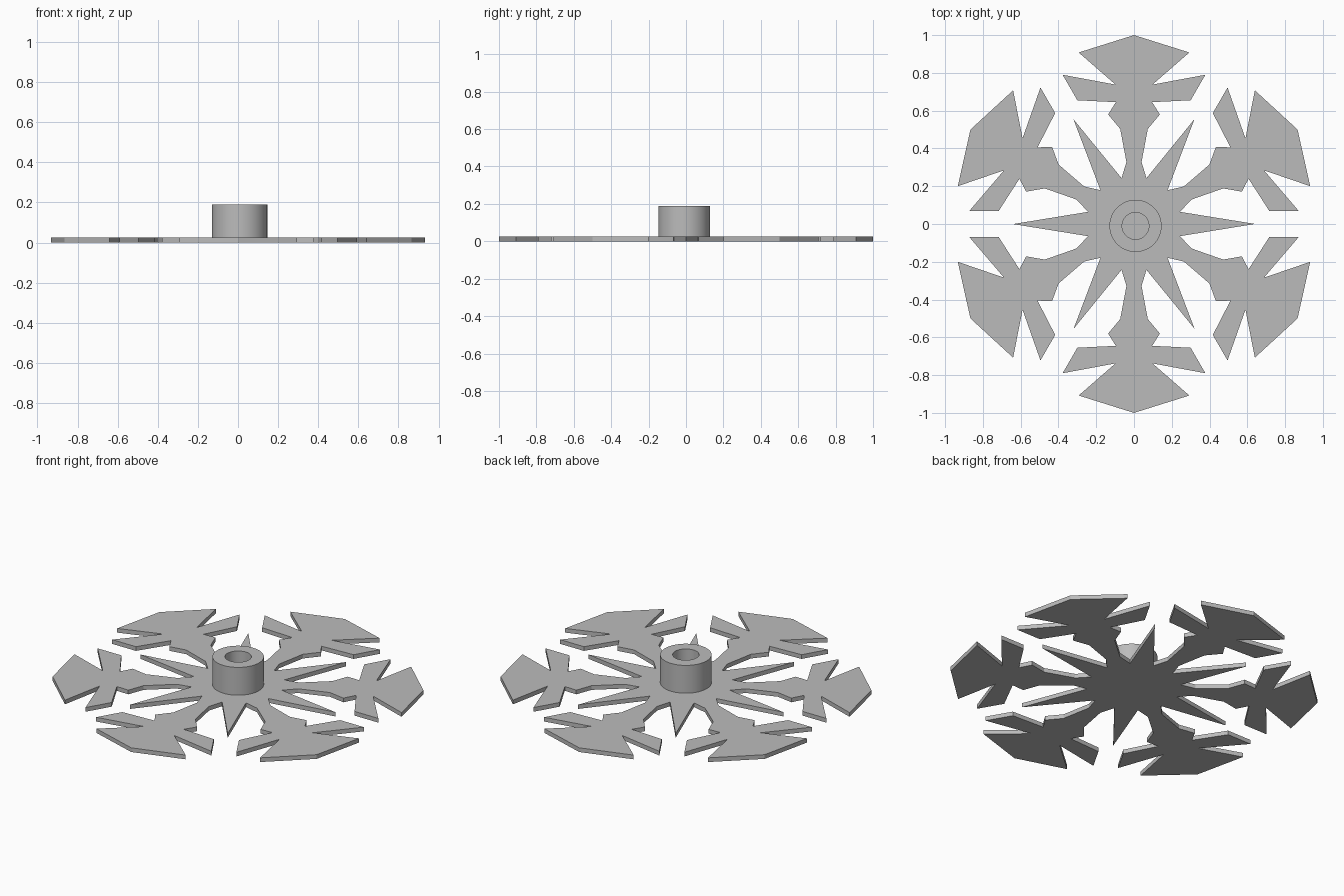
import bpy
import bmesh
from math import radians
from mathutils import Matrix, Vector

if "Cube" in bpy.data.objects:
    bpy.data.objects.remove(bpy.data.objects["Cube"], do_unlink=True)

PLATE_TOP = 0.025
HUB_TOP = 0.19

grey = bpy.data.materials.new("plain_grey")
grey.use_nodes = True
grey.diffuse_color = (0.5, 0.5, 0.5, 1)
grey.node_tree.nodes["Principled BSDF"].inputs["Base Color"].default_value = (0.5, 0.5, 0.5, 1)


def make_object(name, bm):
    bmesh.ops.recalc_face_normals(bm, faces=bm.faces)
    mesh = bpy.data.meshes.new(name)
    bm.to_mesh(mesh)
    bm.free()
    mesh.materials.append(grey)
    obj = bpy.data.objects.new(name, mesh)
    bpy.context.collection.objects.link(obj)
    return obj


# Snowflake plate: half an arm, mirrored, then repeated with a spike between arms
half_arm = [(0.066, 0.243), (0.04, 0.328), (0.073, 0.503), (0.137, 0.58),
            (0.096, 0.645), (0.30, 0.655), (0.378, 0.79), (0.098, 0.738),
            (0.293, 0.908)]
sector = [(-x, y) for x, y in half_arm] + [(0, 1)] + half_arm[::-1]
sector.append((0.32, 0.555))  # spike tip

bm = bmesh.new()
outline = []
for i in range(6):
    turn = Matrix.Rotation(radians(-60 * i), 3, "Z")
    outline += [bm.verts.new(turn @ Vector((x, y, 0))) for x, y in sector]
base = bm.faces.new(outline)
raised = bmesh.ops.extrude_face_region(bm, geom=[base], use_keep_orig=True)
bmesh.ops.translate(bm, vec=(0, 0, PLATE_TOP),
                    verts=[v for v in raised["geom"] if isinstance(v, bmesh.types.BMVert)])
make_object("snowflake_plate", bm)

# Hollow hub: a rectangular wall section spun around its axis
bm = bmesh.new()
section = [(0.138, PLATE_TOP), (0.138, HUB_TOP), (0.071, HUB_TOP), (0.071, PLATE_TOP)]
ring = [bm.verts.new((r, 0, z)) for r, z in section]
edges = [bm.edges.new((ring[i], ring[i + 1])) for i in range(3)]
bmesh.ops.spin(bm, geom=ring + edges, cent=(0, 0, 0), axis=(0, 0, 1),
               angle=radians(360), steps=64, use_merge=True)
bmesh.ops.remove_doubles(bm, verts=bm.verts, dist=0.0005)
hub = make_object("hub_tube", bm)
hub.location = (0.008, -0.01, 0)

bpy.ops.object.select_all(action="DESELECT")
hub.select_set(True)
bpy.context.view_layer.objects.active = hub
bpy.ops.object.shade_smooth_by_angle(angle=radians(30))
